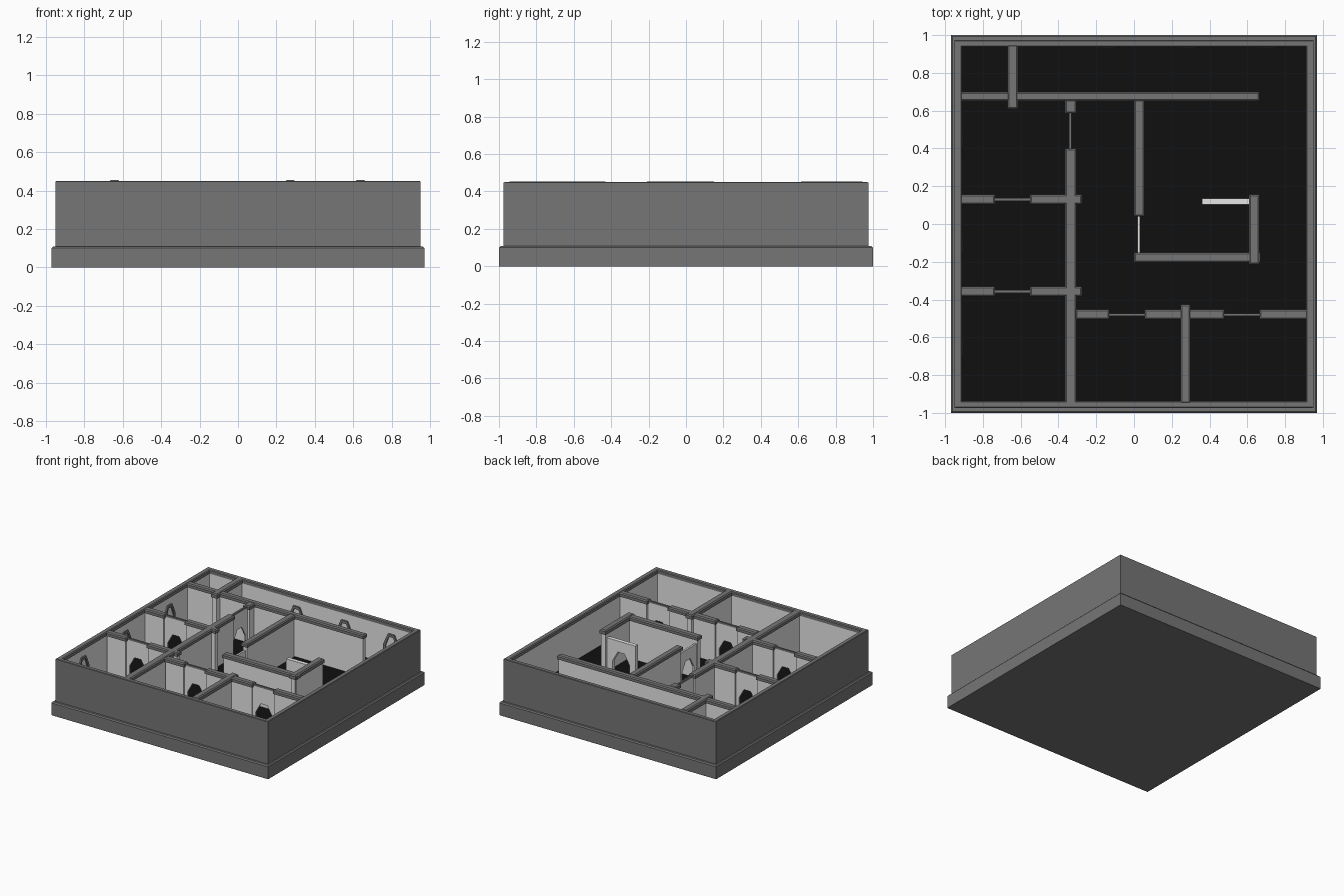
import bpy, bmesh
from mathutils import Vector

if "Cube" in bpy.data.objects:
    bpy.data.objects.remove(bpy.data.objects["Cube"])


def material(name, value):
    m = bpy.data.materials.new(name)
    m.use_nodes = True
    colour = (value, value, value, 1)
    m.diffuse_color = colour
    m.node_tree.nodes["Principled BSDF"].inputs["Base Color"].default_value = colour
    return m


STONE = material("dark grey stone", 0.18)
PLASTER = material("light plaster", 0.8)
FLOOR = material("black floor", 0.005)

FLOOR_Z, CAP_Z, TOP = 0.10, 0.42, 0.45


def finish(bm, name, mat):
    bmesh.ops.recalc_face_normals(bm, faces=bm.faces)
    mesh = bpy.data.meshes.new(name)
    bm.to_mesh(mesh)
    bm.free()
    mesh.materials.append(mat)
    ob = bpy.data.objects.new(name, mesh)
    bpy.context.collection.objects.link(ob)
    return ob


def box(name, x0, x1, y0, y1, z0, z1, mat, chamfer=0.0):
    """Box whose top edges may be chamfered."""
    bm = bmesh.new()
    bmesh.ops.create_cube(bm, size=1)
    for v in bm.verts:
        v.co = Vector((x1 if v.co.x > 0 else x0,
                       y1 if v.co.y > 0 else y0,
                       z1 if v.co.z > 0 else z0))
    if chamfer:
        edges = [e for e in bm.edges if all(v.co.z == max(w.co.z for w in bm.verts) for v in e.verts)]
        bmesh.ops.bevel(bm, geom=edges, offset=chamfer, segments=1, affect='EDGES')
    return finish(bm, name, mat)


def wall(name, x0, x1, y0, y1, top=TOP):
    """Plaster partition under a slightly wider stone cap."""
    i = 0.009
    box(name, x0 + i, x1 - i, y0 + i, y1 - i, FLOOR_Z, CAP_Z, PLASTER)
    box(name + "_cap", x0, x1, y0, y1, CAP_Z, top, STONE, 0.008)


def extrude_profile(name, points, centre, axis, depth, mat):
    """Extrude a (along, z) outline; axis is the direction the outline runs in."""
    bm = bmesh.new()
    verts = []
    for a, z in points:
        x, y = (a, -depth / 2) if axis == "x" else (-depth / 2, a)
        verts.append(bm.verts.new((centre[0] + x, centre[1] + y, z)))
    face = bm.faces.new(verts)
    out = bmesh.ops.extrude_face_region(bm, geom=[face])
    move = Vector((0, depth, 0)) if axis == "x" else Vector((depth, 0, 0))
    bmesh.ops.translate(bm, vec=move, verts=[v for v in out["geom"] if isinstance(v, bmesh.types.BMVert)])
    return finish(bm, name, mat)


def arch(half, shoulder, peak):
    """Open outline of a doorway with a faceted head, left foot to right foot."""
    left = [(-half, FLOOR_Z), (-half, shoulder), (-half * 0.4, peak)]
    return left + [(-a, z) for a, z in reversed(left)]


def door_panel(name, centre, axis, length, depth, top, mat=PLASTER):
    h = length / 2
    outline = [(-h, FLOOR_Z)] + arch(0.075, 0.22, 0.30) + [(h, FLOOR_Z), (h, top), (-h, top)]
    return extrude_profile(name, outline, centre, axis, depth, mat)


def arch_frame(name, centre, axis):
    outline = arch(0.07, 0.27, 0.362) + list(reversed(arch(0.05, 0.265, 0.34)))
    extrude_profile(name, outline, centre, axis, 0.012, STONE)


# Plinth and floor
box("plinth", -0.97, 0.97, -1, 1, 0, 0.108, STONE, 0.008).location.z = 0
box("floor", -0.93, 0.93, -0.955, 0.955, 0.10, 0.112, FLOOR)

# Outer walls: stone outside, plaster lining, stone cap
X, Y = 0.95, 0.975
for side, s in (("left", 1), ("right", -1)):
    xs = lambda a, b: sorted((s * a, s * b))
    box(side + "_outer_wall", *xs(0.93, X), -Y, Y, 0.1, TOP - 0.002, STONE)
    box(side + "_lining", *xs(0.918, 0.93), -0.955, 0.955, FLOOR_Z, CAP_Z, PLASTER)
    box(side + "_outer_cap", *xs(0.91, X), -Y, Y, CAP_Z, TOP, STONE, 0.006)
for side, s in (("back", 1), ("front", -1)):
    ys = lambda a, b: sorted((s * a, s * b))
    box(side + "_outer_wall", -X, X, *ys(0.955, Y), 0.1, TOP - 0.002, STONE)
    box(side + "_lining", -0.93, 0.93, *ys(0.945, 0.955), FLOOR_Z, CAP_Z, PLASTER)
    box(side + "_outer_cap", -X, X, *ys(0.937, Y), CAP_Z, TOP, STONE, 0.006)

# Long partitions
wall("back_corridor_wall", -0.92, 0.665, 0.65, 0.70)
wall("back_closet_wall", -0.67, -0.615, 0.61, 0.95, TOP + 0.004)
wall("long_room_wall", -0.365, -0.305, -0.95, 0.40)
wall("long_room_wall_post", -0.365, -0.305, 0.585, 0.66)
wall("hall_wall", 0.0, 0.055, 0.04, 0.66)
wall("inner_room_front_wall", 0.0, 0.67, -0.205, -0.15)
wall("inner_room_side_wall", 0.61, 0.665, -0.215, 0.155, TOP + 0.004)
wall("front_room_divider", 0.245, 0.30, -0.95, -0.425, TOP + 0.004)

# Side room walls, each with a doorway
for name, y in (("rear_side_room", 0.13), ("front_side_room", -0.357)):
    wall(name + "_wall_outer", -0.92, -0.735, y - 0.026, y + 0.026)
    wall(name + "_wall_inner", -0.55, -0.275, y - 0.026, y + 0.026)
    door_panel(name + "_door", (-0.643, y), "x", 0.21, 0.012, 0.435)
    box(name + "_door_cap", -0.745, -0.54, y - 0.007, y + 0.007, 0.43, 0.445, STONE)

# Front room walls with two doorways
for i, (x0, x1) in enumerate(((-0.31, -0.13), (0.055, 0.48), (0.665, 0.92))):
    wall("front_room_wall_%d" % (i + 1), x0, x1, -0.505, -0.452)
for i, x in enumerate((-0.0375, 0.5725)):
    door_panel("front_room_door_%d" % (i + 1), (x, -0.48), "x", 0.21, 0.012, 0.435)
    box("front_room_door_cap_%d" % (i + 1), x - 0.1, x + 0.1, -0.487, -0.473, 0.43, 0.445, STONE)

# Doorway in the long wall
door_panel("long_wall_door", (-0.337, 0.4925), "y", 0.21, 0.012, 0.435)
box("long_wall_door_cap", -0.344, -0.33, 0.39, 0.595, 0.43, 0.445, STONE)

# Lower uncapped doorways of the inner room
door_panel("inner_room_side_door", (0.025, -0.05), "y", 0.22, 0.015, 0.39)
door_panel("inner_room_back_door", (0.487, 0.118), "x", 0.255, 0.032, 0.39)

# Arched frames on the outer walls
for i, y in enumerate((-0.67, -0.13, 0.43)):
    arch_frame("side_arch_frame_%d" % (i + 1), (-0.913, y), "y")
for i, x in enumerate((-0.134, 0.294, 0.714)):
    arch_frame("back_arch_frame_%d" % (i + 1), (x, 0.94), "x")
